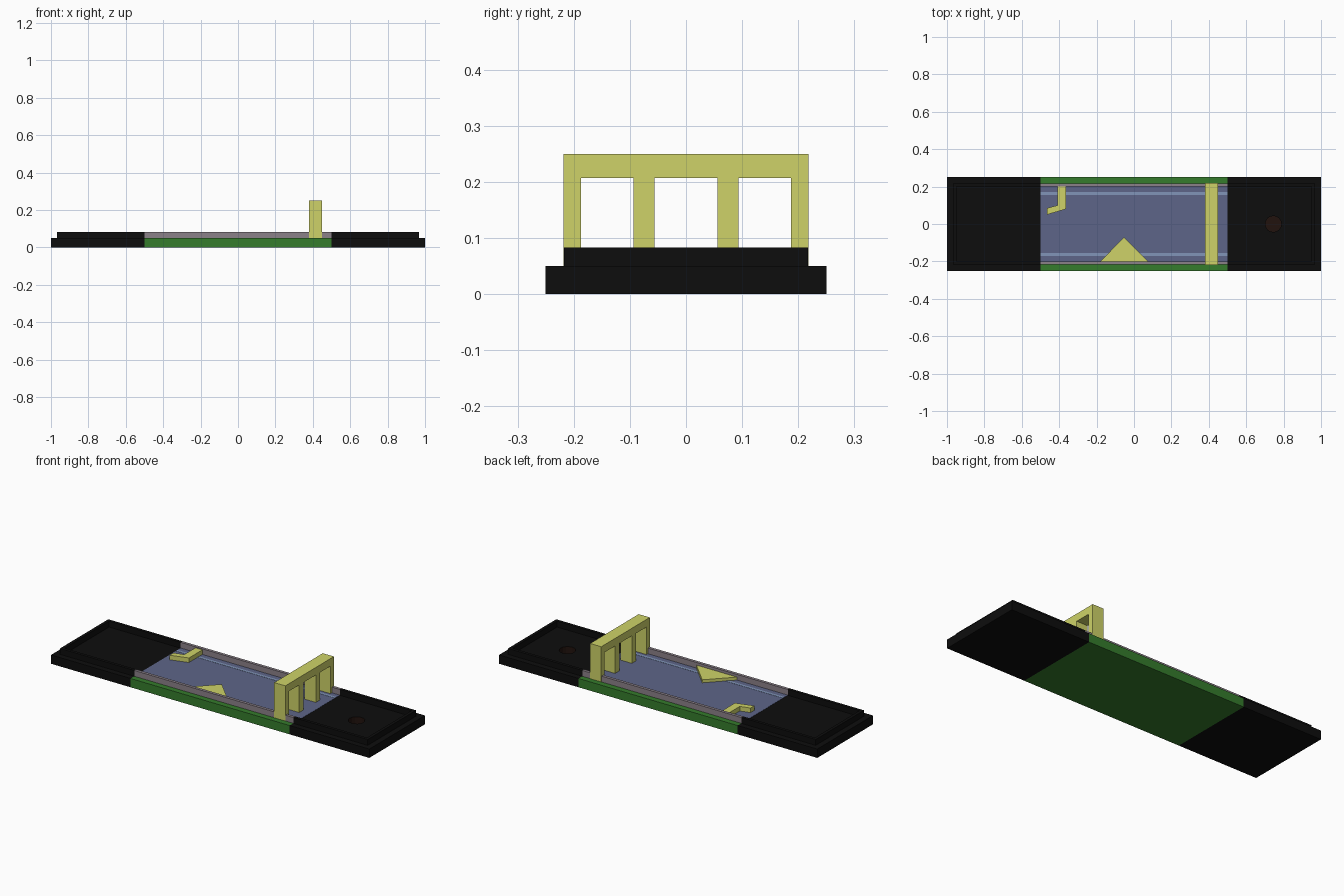
import bpy, bmesh
from mathutils import Vector

if "Cube" in bpy.data.objects:
    bpy.data.objects.remove(bpy.data.objects["Cube"])


def mat(name, r, g, b):
    m = bpy.data.materials.new(name)
    m.diffuse_color = (r, g, b, 1)
    m.use_nodes = True
    m.node_tree.nodes["Principled BSDF"].inputs["Base Color"].default_value = m.diffuse_color
    return m


BLACK = mat("black", 0.004, 0.004, 0.004)
GREEN = mat("green", 0.035, 0.20, 0.025)
BLUE = mat("blue", 0.11, 0.13, 0.25)
STRIPE = mat("light_blue", 0.22, 0.30, 0.48)
RAIL = mat("rail_grey", 0.26, 0.22, 0.25)
YELLOW = mat("yellow", 0.62, 0.65, 0.14)
HOLE = mat("hole_brown", 0.015, 0.006, 0.004)


def prism(name, pts, offset, material):
    """Extrude a closed outline of 3D points along an offset."""
    bm = bmesh.new()
    face = bm.faces.new([bm.verts.new(p) for p in pts])
    ext = bmesh.ops.extrude_face_region(bm, geom=[face], use_keep_orig=True)
    verts = [v for v in ext["geom"] if isinstance(v, bmesh.types.BMVert)]
    bmesh.ops.translate(bm, vec=Vector(offset), verts=verts)
    bmesh.ops.recalc_face_normals(bm, faces=bm.faces)
    me = bpy.data.meshes.new(name)
    bm.to_mesh(me)
    bm.free()
    me.materials.append(material)
    ob = bpy.data.objects.new(name, me)
    bpy.context.collection.objects.link(ob)
    return ob


def slab(name, pts, z0, z1, material):
    return prism(name, [(x, y, z0) for x, y in pts], (0, 0, z1 - z0), material)


def rect(x0, x1, y0, y1):
    return [(x0, y0), (x1, y0), (x1, y1), (x0, y1)]


BASE, TOP = 0.05, 0.083      # base top and rail top
RI, RO = 0.20, 0.217         # rail inner and outer distance from the centre line

# Middle section: green base, blue lane, light stripes, side rails
slab("lane_base", rect(-0.5, 0.5, -0.25, 0.25), 0, BASE, GREEN)
slab("lane_floor", rect(-0.5, 0.5, -RI, RI), 0.045, BASE + 0.001, BLUE)
for s, side in ((-1, "front"), (1, "back")):
    slab(side + "_stripe", rect(-0.5, 0.5, s * 0.155, s * 0.17), 0.046, BASE + 0.002, STRIPE)
    slab(side + "_rail", rect(-0.5, 0.5, s * RI, s * RO), BASE, TOP, RAIL)

# Black end sections with U-shaped rims
ends = {}
for s, side in ((-1, "left"), (1, "right")):
    ends[side] = slab(side + "_end_base", rect(s * 0.5, s, -0.25, 0.25), 0, BASE, BLACK)
    u = [(0.5, -RO), (0.967, -RO), (0.967, RO), (0.5, RO),
         (0.5, RI), (0.95, RI), (0.95, -RI), (0.5, -RI)]
    slab(side + "_end_rim", [(s * x, y) for x, y in u], BASE, TOP, BLACK)

# Cup cut into the right end
bpy.ops.mesh.primitive_cylinder_add(vertices=16, radius=0.043, depth=0.09, location=(0.745, 0, 0.055))
cutter = bpy.context.object
cutter.name = "cup_cutter"
cutter.data.materials.append(HOLE)
cut = ends["right"].modifiers.new("cup", "BOOLEAN")
cut.object = cutter
cut.operation = "DIFFERENCE"
cut.solver = "EXACT"
cut.material_mode = "TRANSFER"
bpy.context.view_layer.objects.active = ends["right"]
bpy.ops.object.modifier_apply(modifier="cup")
bpy.data.objects.remove(cutter)

# Gate with three openings
half = [(0.056, 0.207), (0.056, BASE), (0.094, BASE), (0.094, 0.207),
        (0.187, 0.207), (0.187, BASE), (0.218, BASE), (0.218, 0.25)]
outline = half + [(-y, z) for y, z in reversed(half)]
prism("gate", [(0.38, y, z) for y, z in outline], (0.07, 0, 0), YELLOW)

# Obstacles on the lane
slab("triangle_obstacle", [(-0.18, -RI), (0.075, -RI), (-0.053, -0.07)], BASE, 0.068, YELLOW)
slab("hook_obstacle", [(-0.408, RI), (-0.364, RI), (-0.364, 0.08),
                       (-0.465, 0.05), (-0.465, 0.085), (-0.408, 0.10)], BASE, 0.077, YELLOW)
